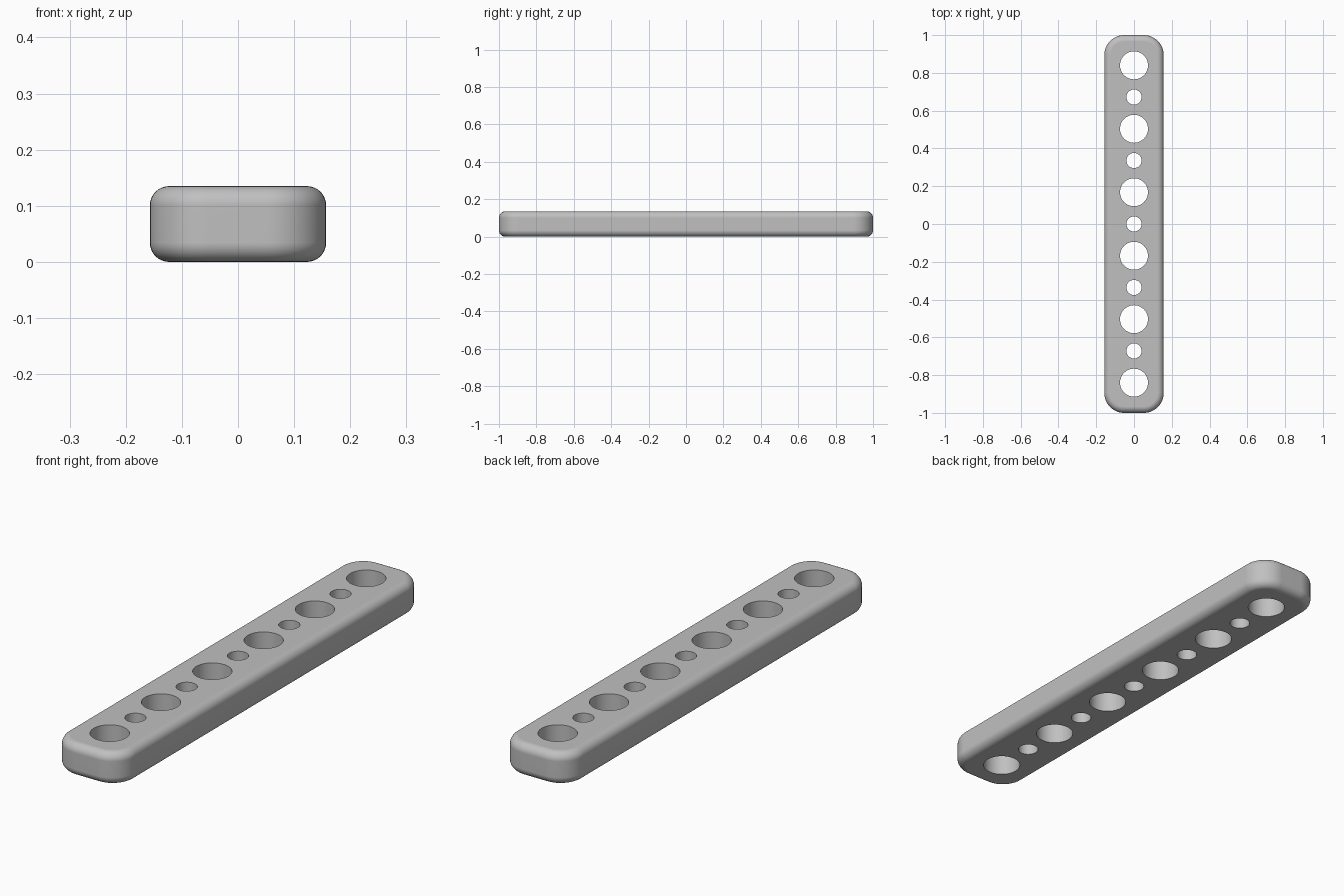
import bpy
import bmesh
from math import sin, cos, pi, radians
from mathutils import Matrix

WIDTH, LENGTH, HEIGHT = 0.314, 2.0, 0.135
CORNER, FILLET = 0.105, 0.034
PITCH, BIG, SMALL = 0.168, 0.074, 0.04
CORNER_STEPS, FILLET_STEPS = 12, 8

if "Cube" in bpy.data.objects:
    bpy.data.objects.remove(bpy.data.objects["Cube"])

# Plain grey material
grey = bpy.data.materials.new("light_grey")
grey.use_nodes = True
colour = (0.527, 0.527, 0.527, 1)
grey.diffuse_color = colour
grey.node_tree.nodes["Principled BSDF"].inputs["Base Color"].default_value = colour


def make_object(name, bm):
    bmesh.ops.recalc_face_normals(bm, faces=bm.faces[:])
    mesh = bpy.data.meshes.new(name)
    bm.to_mesh(mesh)
    bm.free()
    mesh.materials.append(grey)
    obj = bpy.data.objects.new(name, mesh)
    bpy.context.collection.objects.link(obj)
    return obj


def rounded_ring(bm, inset, z):
    """Rounded rectangle outline, shrunk by inset."""
    ring = []
    for quarter, (sx, sy) in enumerate([(1, 1), (-1, 1), (-1, -1), (1, -1)]):
        cx, cy = sx * (WIDTH / 2 - CORNER), sy * (LENGTH / 2 - CORNER)
        for i in range(CORNER_STEPS + 1):
            a = (quarter + i / CORNER_STEPS) * pi / 2
            r = CORNER - inset
            ring.append(bm.verts.new((cx + r * cos(a), cy + r * sin(a), z)))
    return ring


# Bar body: outlines lofted around the bottom and top fillets
bm = bmesh.new()
angles = [i / FILLET_STEPS * pi / 2 for i in range(FILLET_STEPS + 1)]
levels = [(FILLET * (1 - sin(a)), FILLET * (1 - cos(a))) for a in angles]
levels += [(inset, HEIGHT - z) for inset, z in reversed(levels)]
rings = [rounded_ring(bm, inset, z) for inset, z in levels]
for low, high in zip(rings, rings[1:]):
    for i in range(len(low)):
        j = (i + 1) % len(low)
        bm.faces.new((low[i], low[j], high[j], high[i]))
bm.faces.new(rings[0])
bm.faces.new(rings[-1])
bar = make_object("perforated_bar", bm)

# Alternating large and small round holes
bm = bmesh.new()
for i in range(-5, 6):
    radius = BIG if i % 2 else SMALL
    bmesh.ops.create_cone(bm, cap_ends=True, segments=64, radius1=radius,
                          radius2=radius, depth=HEIGHT * 2,
                          matrix=Matrix.Translation((0, i * PITCH, HEIGHT / 2)))
cutter = make_object("hole_cutter", bm)
cutter.hide_render = True

bpy.ops.object.select_all(action="DESELECT")
bar.select_set(True)
bpy.context.view_layer.objects.active = bar
cut = bar.modifiers.new("holes", "BOOLEAN")
cut.operation = "DIFFERENCE"
cut.solver = "EXACT"
cut.object = cutter
bpy.ops.object.modifier_apply(modifier=cut.name)
bpy.data.objects.remove(cutter)

# Smooth fillets, crisp hole rims, flat top and bottom
bpy.ops.object.shade_smooth_by_angle(angle=radians(30))
normals = bar.modifiers.new("flat_faces", "WEIGHTED_NORMAL")
normals.keep_sharp = True
